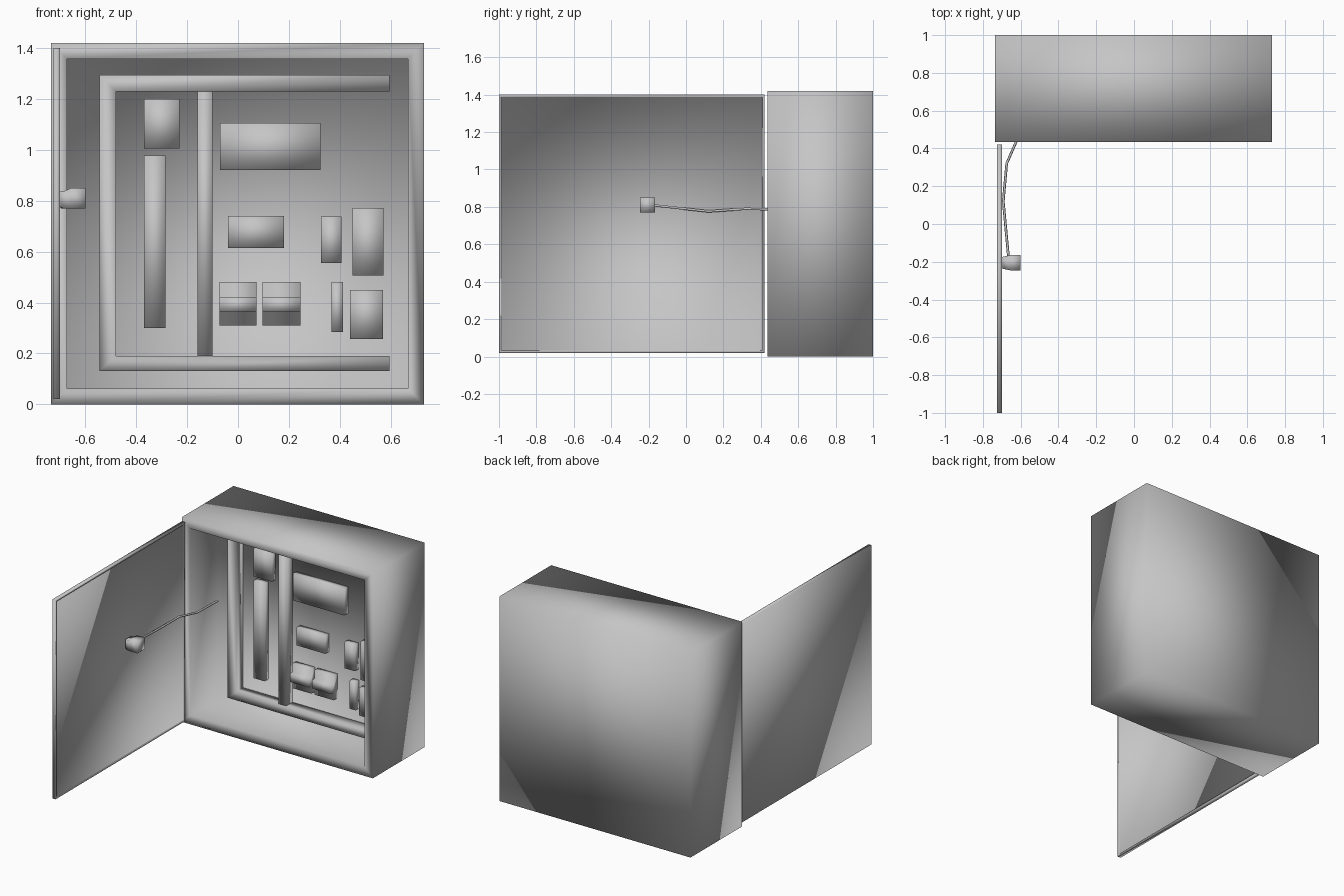
import bpy, bmesh
from mathutils import Vector

if "Cube" in bpy.data.objects:
    bpy.data.objects.remove(bpy.data.objects["Cube"])

grey = bpy.data.materials.new("painted_grey")
grey.diffuse_color = (0.56, 0.56, 0.56, 1)
grey.use_nodes = True
grey.node_tree.nodes["Principled BSDF"].inputs["Base Color"].default_value = grey.diffuse_color


def finish(name, bm):
    """Turn a bmesh into a fully smooth-shaded grey object."""
    bmesh.ops.recalc_face_normals(bm, faces=bm.faces)
    mesh = bpy.data.meshes.new(name)
    for f in bm.faces:
        f.smooth = True
    bm.to_mesh(mesh)
    bm.free()
    mesh.materials.append(grey)
    obj = bpy.data.objects.new(name, mesh)
    bpy.context.collection.objects.link(obj)
    return obj


def box_mesh(x, y, z):
    bm = bmesh.new()
    bmesh.ops.create_cube(bm, size=1)
    for v in bm.verts:
        v.co = Vector([(r[0] + r[1]) / 2 + c * (r[1] - r[0])
                       for c, r in zip(v.co, (x, y, z))])
    return bm


def box(name, x, y, z):
    return finish(name, box_mesh(x, y, z))


def recessed_box(name, x, y, z, facing, border, depth):
    """Box with a rectangular pocket sunk into the side that looks along facing."""
    bm = box_mesh(x, y, z)
    bm.normal_update()
    facing = Vector(facing)
    face = max(bm.faces, key=lambda f: f.normal.dot(facing))
    bmesh.ops.inset_region(bm, faces=[face], thickness=border)
    face = bmesh.ops.extrude_discrete_faces(bm, faces=[face])["faces"][0]
    bmesh.ops.translate(bm, verts=face.verts, vec=-facing * depth)
    return finish(name, bm)


BACK = 0.74   # depth of the cabinet's inner back wall

# Cabinet shell and open door
recessed_box("cabinet", (-0.735, 0.73), (0.435, 1.0), (0, 1.42),
             (0, -1, 0), 0.088, BACK - 0.435)
recessed_box("door", (-0.725, -0.70), (-1.0, 0.42), (0.02, 1.40),
             (1, 0, 0), 0.017, 0.008)

# Three-sided mounting frame, open on the right
bm = bmesh.new()
outline = [(0.595, 1.295), (-0.545, 1.295), (-0.545, 0.13), (0.595, 0.13),
           (0.595, 0.19), (-0.48, 0.19), (-0.48, 1.23), (0.595, 1.23)]
front = [bm.verts.new((x, 0.665, z)) for x, z in outline]
back = [bm.verts.new((x, BACK + 0.005, z)) for x, z in outline]
for i in range(8):
    j = (i + 1) % 8
    bm.faces.new((front[i], front[j], back[j], back[i]))
for ring in (front, back):
    for a, b in ((0, 1), (1, 2), (2, 3)):   # top, left and bottom bars
        bm.faces.new((ring[a], ring[b], ring[7 - b], ring[7 - a]))
finish("mounting_frame", bm)
box("divider_post", (-0.16, -0.10), (0.67, BACK + 0.005), (0.19, 1.23))

# Modules fixed to the back wall: x range, z range
modules = {
    "upper_left_module": ((-0.37, -0.23), (1.005, 1.20)),
    "tall_terminal_strip": ((-0.37, -0.285), (0.30, 0.977)),
    "control_unit": ((-0.07, 0.325), (0.92, 1.105)),
    "relay_unit": ((-0.04, 0.18), (0.615, 0.74)),
    "small_relay": ((0.327, 0.407), (0.555, 0.737)),
    "upper_right_module": ((0.45, 0.572), (0.507, 0.772)),
    "slim_module": ((0.367, 0.412), (0.285, 0.48)),
    "lower_right_module": ((0.44, 0.57), (0.257, 0.45)),
}
for name, (x, z) in modules.items():
    box(name, x, (0.70, BACK + 0.005), z)

# Pair of breakers, each with a stepped-out middle band
for i, x in enumerate(((-0.073, 0.073), (0.097, 0.245))):
    bm = bmesh.new()
    profile = [(BACK + 0.005, 0.31), (0.70, 0.31), (0.70, 0.362), (0.675, 0.362),
               (0.675, 0.422), (0.70, 0.422), (0.70, 0.48), (BACK + 0.005, 0.48)]
    ends = [[bm.verts.new((px, y, z)) for y, z in profile] for px in x]
    for end in ends:
        bm.faces.new(end)
    for k in range(8):
        m = (k + 1) % 8
        bm.faces.new((ends[0][k], ends[0][m], ends[1][m], ends[1][k]))
    finish(f"breaker_{i + 1}", bm)

# Plug on the inside of the door: square cap tapering toward the door
bm = bmesh.new()
rings = []
for x, r, cz in ((-0.70, 0.030, 0.807), (-0.685, 0.034, 0.803),
                 (-0.655, 0.040, 0.81), (-0.60, 0.040, 0.81)):
    rings.append([bm.verts.new((x, -0.205 + r * a, cz + r * b))
                  for a, b in ((-1, -1), (1, -1), (1, 1), (-1, 1))])
for p, q in zip(rings, rings[1:]):
    for k in range(4):
        m = (k + 1) % 4
        bm.faces.new((p[k], p[m], q[m], q[k]))
bm.faces.new(rings[0])
bm.faces.new(rings[-1])
finish("door_plug", bm)

# Cable from the plug into the cabinet
curve = bpy.data.curves.new("cable", "CURVE")
curve.dimensions = "3D"
curve.bevel_depth = 0.007
curve.bevel_resolution = 1
curve.use_fill_caps = True
path = [(-0.665, -0.17, 0.808), (-0.692, 0.12, 0.776), (-0.674, 0.32, 0.79),
        (-0.622, 0.44, 0.787), (-0.612, 0.65, 0.79)]
spline = curve.splines.new("POLY")
spline.points.add(len(path) - 1)
for point, co in zip(spline.points, path):
    point.co = (*co, 1)
curve.materials.append(grey)
bpy.context.collection.objects.link(bpy.data.objects.new("cable", curve))
